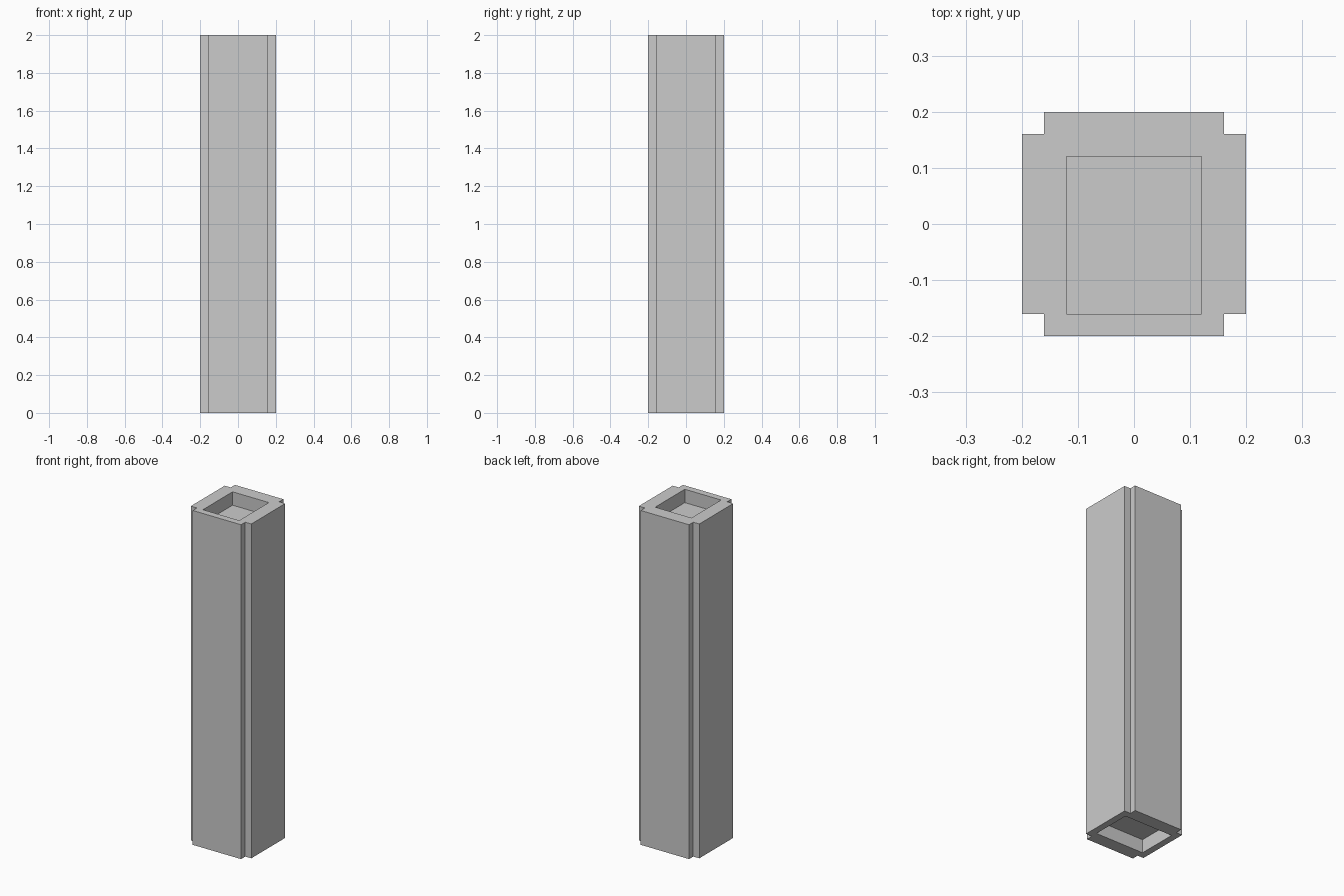
import bpy, bmesh

if "Cube" in bpy.data.objects:
    bpy.data.objects.remove(bpy.data.objects["Cube"])

H = 2.0      # pillar height
O = 0.20     # outer half width
N = 0.16     # half width inside the corner notches
D = 0.08     # depth of the recesses

# cross-shaped outline with notched corners, counter-clockwise
outline = []
for sx, sy in [(1, 1), (-1, 1), (-1, -1), (1, -1)]:
    corner = [(O * sx, N * sy), (N * sx, N * sy), (N * sx, O * sy)]
    outline += corner if sx * sy > 0 else corner[::-1]

bm = bmesh.new()


def ring(points, z):
    return [bm.verts.new((x, y, z)) for x, y in points]


def walls(a, b):
    for i in range(len(a)):
        j = (i + 1) % len(a)
        bm.faces.new((a[i], a[j], b[j], b[i]))


def recessed_cap(outer, x0, x1, y0, y1, z, floor_z):
    """End face with a rectangular recess."""
    rect = [(x1, y1), (x0, y1), (x0, y0), (x1, y0)]
    rim, floor = ring(rect, z), ring(rect, floor_z)
    walls(rim, floor)
    bm.faces.new(floor)
    # flat border between the outline and the recess
    for k in range(4):
        a, n = 3 * k, (k + 1) % 4
        bm.faces.new((outer[a], outer[a + 1], outer[a + 2], rim[k]))
        bm.faces.new((outer[a + 2], outer[(a + 3) % 12], rim[n], rim[k]))


# shaft and both recessed ends
bottom, top = ring(outline, 0), ring(outline, H)
walls(bottom, top)
recessed_cap(top, -0.12, 0.12, -0.16, 0.12, H, H - D)
recessed_cap(bottom, -0.16, 0.16, -0.12, 0.12, 0, D)

bmesh.ops.recalc_face_normals(bm, faces=bm.faces[:])
# merge each end border's flat pieces where they touch
bmesh.ops.dissolve_limit(bm, angle_limit=0.01, verts=bm.verts[:], edges=bm.edges[:])
mesh = bpy.data.meshes.new("notched_pillar")
bm.to_mesh(mesh)
bm.free()
pillar = bpy.data.objects.new("notched_pillar", mesh)
bpy.context.collection.objects.link(pillar)
